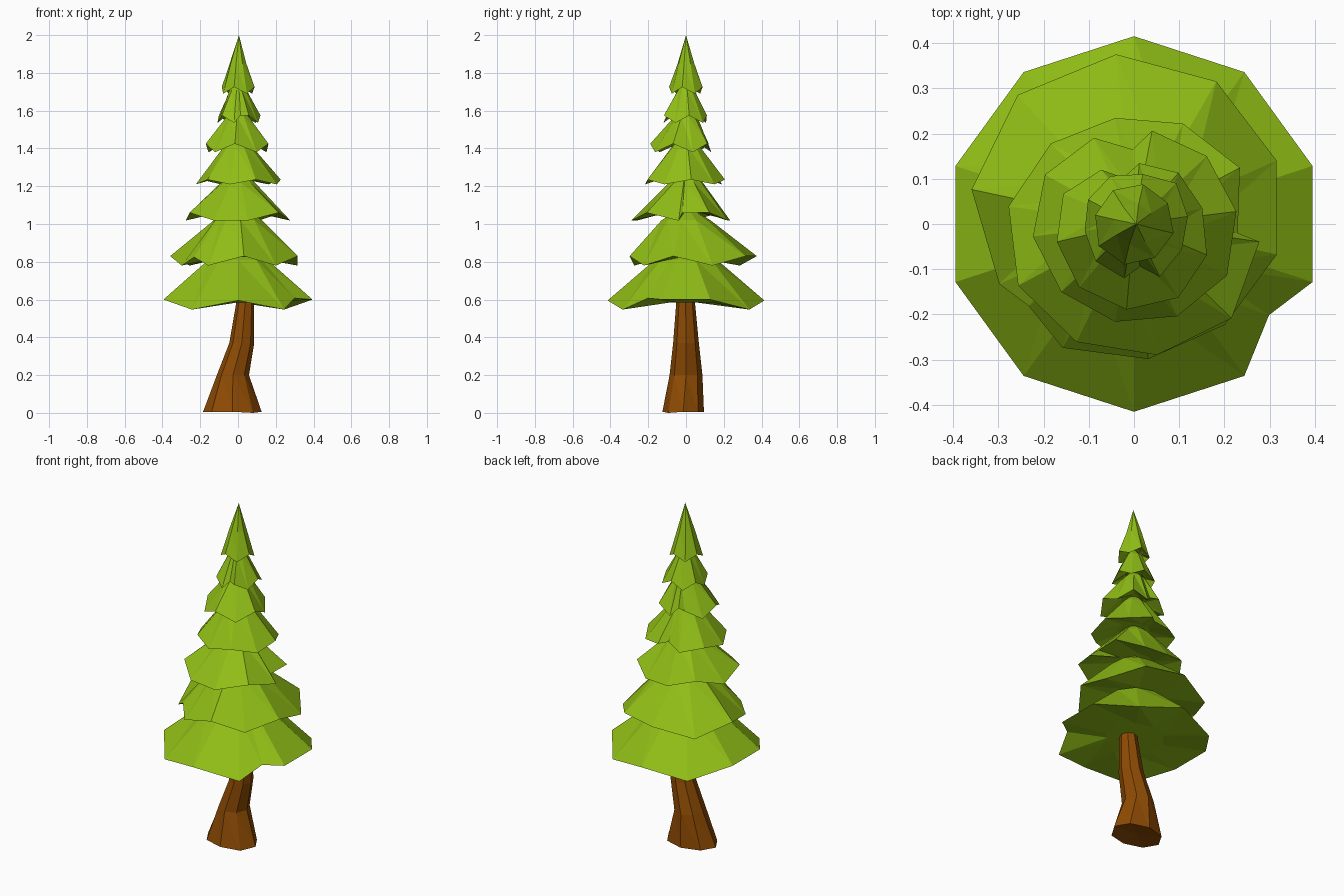
import bpy, bmesh
from math import radians, cos, sin

if "Cube" in bpy.data.objects:
    bpy.data.objects.remove(bpy.data.objects["Cube"])


def material(name, rgb):
    m = bpy.data.materials.new(name)
    m.diffuse_color = (*rgb, 1)
    m.use_nodes = True
    m.node_tree.nodes["Principled BSDF"].inputs["Base Color"].default_value = m.diffuse_color
    return m


GREEN = material("leaf green", (0.28, 0.515, 0.008))
BROWN = material("bark brown", (0.27, 0.07, 0.001))


def loft(name, rings, mat):
    """Flat-shaded skin over rings; a ring with one point closes to a tip."""
    bm = bmesh.new()
    rows = [[bm.verts.new(p) for p in ring] for ring in rings]
    for a, b in zip(rows, rows[1:]):
        n = max(len(a), len(b))
        for i in range(n):
            j = (i + 1) % n
            if len(b) == 1:
                bm.faces.new((a[i], a[j], b[0]))
            elif len(a) == 1:
                bm.faces.new((a[0], b[j], b[i]))
            else:
                # triangulate so each facet is truly flat
                bm.faces.new((a[i], a[j], b[i]))
                bm.faces.new((a[j], b[j], b[i]))
    bmesh.ops.recalc_face_normals(bm, faces=bm.faces)
    me = bpy.data.meshes.new(name)
    bm.to_mesh(me)
    bm.free()
    me.materials.append(mat)
    bpy.context.collection.objects.link(bpy.data.objects.new(name, me))


def polar(a, r, z):
    return (r * cos(radians(a)), r * sin(radians(a)), z)


def tier(name, start, radii, z_low, z_high, top_r, top_z, tip_z, notch=None,
         raised="1010101010", hollow=0.02):
    """Drooping skirt of branches: hollow underside, jagged rim, sloping top."""
    step = 360 / len(radii)
    rim = [(start + i * step, r, z_high if raised[i] == "1" else z_low, 1)
           for i, r in enumerate(radii)]
    if notch:
        rim.append((notch[0], notch[1], (z_low + z_high) / 2 + 0.02, 0.93))
        rim.sort(key=lambda p: (p[0] - start) % 360)
    under = [polar(a, r * 0.4, z_high + hollow) for a, r, z, k in rim]
    edge = [polar(a, r, z) for a, r, z, k in rim]
    top = [polar(a, top_r * k, top_z) for a, r, z, k in rim]
    loft(name, [[(0, 0, z_high + hollow)], under, edge, top, [(0.005, 0, tip_z)]], GREEN)


# Foliage, bottom to top
tier("branches_1", 90, [.415] * 10, .575, .6, .165, .81, .9, (-34, .36), hollow=-.015)
# the four diagonal points of the lowest skirt droop further
for v in bpy.data.objects["branches_1"].data.vertices:
    if abs(abs(v.co.x) - .244) < .01 and abs(abs(v.co.y) - .336) < .01:
        v.co.z = .547
    elif abs(v.co.x) > .38:
        v.co.z = .6
    elif abs(v.co.y) > .41:
        v.co.z = .595
tier("branches_2", 96, [.377, .384, .367, .326, .316, .30, .30, .323, .345, .364],
     .78, .83, .13, 1.02, 1.1, (218, .295), "1010010101", -.005)
tier("branches_3", 100, [.238, .256, .28, .29, .29, .294, .30, .28, .265, .247],
     1.018, 1.06, .09, 1.22, 1.3, (-5, .23), "0101001010", 0)
tier("branches_4", 79, [.21, .21, .225, .225, .22, .22, .225, .235, .228, .22],
     1.21, 1.235, .075, 1.41, 1.48, (91, .165))
tier("branches_5", 85, [.135, .14, .17, .175, .185, .19, .19, .175, .155, .15],
     1.38, 1.425, .06, 1.57, 1.63, (103, .105), "0101010101")
tier("branches_6", 80, [.112, .118, .115, .11, .118, .122, .13, .12, .12, .13],
     1.535, 1.575, .045, 1.71, 1.76, (278, .095))
tier("treetop", 77, [.09, .088, .088, .092, .092, .088, .09, .088],
     1.69, 1.725, .045, 1.85, 2.0)

# Bent trunk: (z, x centre, y centre, x radius, y radius)
SECTIONS = [(.006, -.03, -.015, .155, .11), (.2, -.027, 0, .085, .087),
            (.37, .02, 0, .066, .068), (.58, .038, -.002, .048, .05),
            (.68, .03, 0, .042, .044)]
rings = [[(cx + rx * cos(radians(a)), cy + ry * sin(radians(a)), z)
          for a in range(0, 360, 45)] for z, cx, cy, rx, ry in SECTIONS]
# uneven foot: one root corner touches the ground
rings[0][7] = (*rings[0][7][:2], 0)
loft("trunk", [[(-.03, -.015, .015)]] + rings + [[(.03, 0, .7)]], BROWN)
